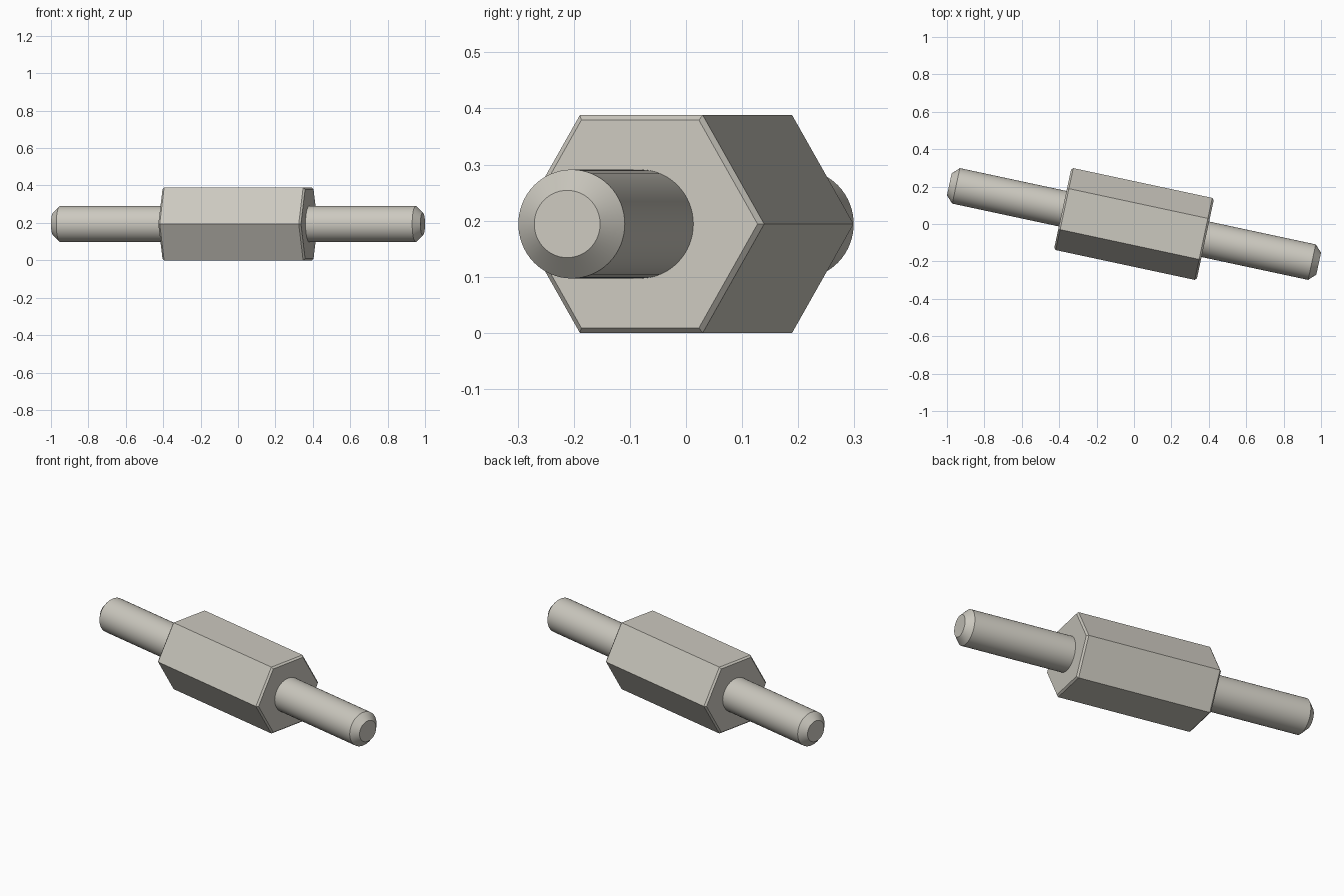
import bpy, bmesh, math

cube = bpy.data.objects.get("Cube")
if cube:
    bpy.data.objects.remove(cube)

TILT = math.radians(-12.1)
APOTHEM = 0.194
HEX_R = APOTHEM / math.cos(math.pi / 6)
STUD_R = 0.097

metal = bpy.data.materials.new("warm grey metal")
metal.use_nodes = True
colour = (0.60, 0.58, 0.52, 1)
metal.diffuse_color = colour
metal.node_tree.nodes["Principled BSDF"].inputs["Base Color"].default_value = colour


def loft(name, profile, sides, turn=0.0):
    """Rings of (position along x, radius), closed with flat caps."""
    bm = bmesh.new()
    rings = []
    for x, r in profile:
        angles = [2 * math.pi * i / sides for i in range(sides)]
        rings.append([bm.verts.new((x, r * math.cos(a), r * math.sin(a))) for a in angles])
    for a, b in zip(rings, rings[1:]):
        for i in range(sides):
            j = (i + 1) % sides
            bm.faces.new((a[i], a[j], b[j], b[i]))
    bm.faces.new(rings[0])
    bm.faces.new(rings[-1])
    bmesh.ops.recalc_face_normals(bm, faces=bm.faces)
    mesh = bpy.data.meshes.new(name)
    bm.to_mesh(mesh)
    bm.free()
    mesh.materials.append(metal)
    obj = bpy.data.objects.new(name, mesh)
    bpy.context.collection.objects.link(obj)
    obj.location.z = APOTHEM
    obj.rotation_euler.z = TILT + turn
    return obj


# Hexagonal body with a narrow chamfer at each end
loft("hex_body", [(-0.39, HEX_R - 0.01), (-0.38, HEX_R),
                  (0.38, HEX_R), (0.39, HEX_R - 0.01)], 6)

# Round studs with chamfered tips, one at each end
stud_profile = [(0.35, STUD_R), (0.973, STUD_R), (1.01, 0.06)]
for name, turn in (("left_stud", 0), ("right_stud", math.pi)):
    stud = loft(name, stud_profile, 64, turn)
    bpy.ops.object.select_all(action='DESELECT')
    stud.select_set(True)
    bpy.context.view_layer.objects.active = stud
    bpy.ops.object.shade_smooth_by_angle(angle=math.radians(30))
